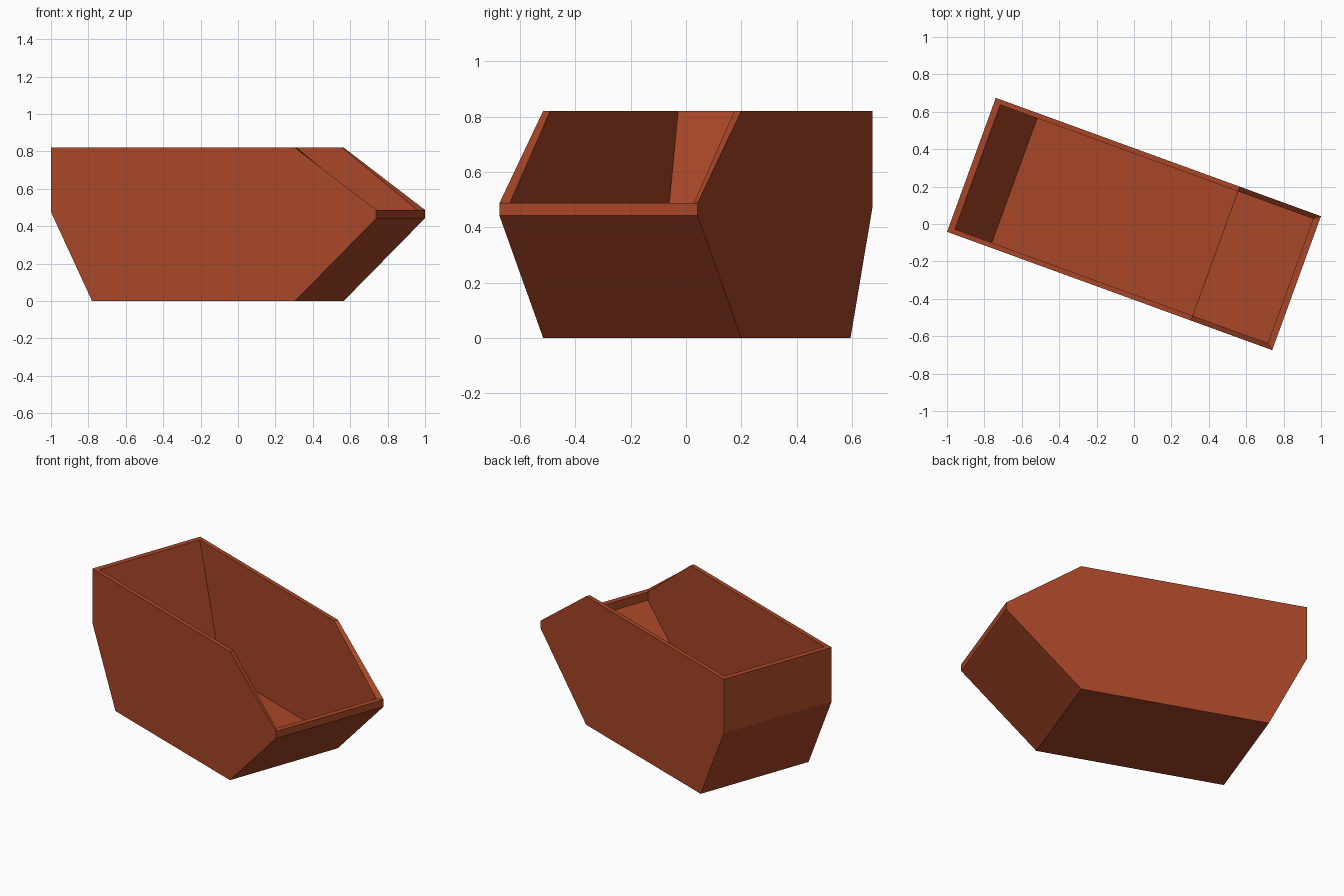
import bpy
import bmesh
import math
from mathutils import Matrix

cube = bpy.data.objects.get("Cube")
if cube:
    bpy.data.objects.remove(cube, do_unlink=True)

# Terracotta plastic
mat = bpy.data.materials.new("terracotta")
mat.use_nodes = True
color = (0.39, 0.062, 0.02, 1)
mat.diffuse_color = color
mat.node_tree.nodes["Principled BSDF"].inputs["Base Color"].default_value = color

# Side profiles (length, height): the first three points form the open rim
OUTER = [(-0.925, 0.82), (0.463, 0.82), (0.925, 0.487),
         (0.925, 0.442), (0.463, 0), (-0.692, 0), (-0.925, 0.475)]
INNER = [(-0.89, 0.82), (0.463, 0.82), (0.89, 0.487),
         (0.89, 0.435), (0.463, 0.07), (-0.68, 0.07)]
OUTER_HALF, INNER_HALF = 0.381, 0.354

bm = bmesh.new()


def shell(profile, half):
    """Two side walls joined by end walls and floor, open along the rim."""
    sides = [[bm.verts.new((u, s * half, z)) for u, z in profile] for s in (-1, 1)]
    a, b = sides
    bm.faces.new(a)
    bm.faces.new(b)
    for i in range(2, len(profile)):
        j = (i + 1) % len(profile)
        bm.faces.new((a[i], a[j], b[j], b[i]))
    return sides


outer = shell(OUTER, OUTER_HALF)
inner = shell(INNER, INNER_HALF)

# Rim along both sides, then across the back and the front lip
for o, n in zip(outer, inner):
    for i in range(2):
        bm.faces.new((o[i], o[i + 1], n[i + 1], n[i]))
for i in (0, 2):
    bm.faces.new((outer[0][i], outer[1][i], inner[1][i], inner[0][i]))

bmesh.ops.recalc_face_normals(bm, faces=bm.faces)
bmesh.ops.rotate(bm, verts=bm.verts, cent=(0, 0, 0),
                 matrix=Matrix.Rotation(math.radians(-20), 3, 'Z'))

mesh = bpy.data.meshes.new("storage_bin")
bm.to_mesh(mesh)
bm.free()
mesh.materials.append(mat)
storage_bin = bpy.data.objects.new("storage_bin", mesh)
bpy.context.collection.objects.link(storage_bin)
